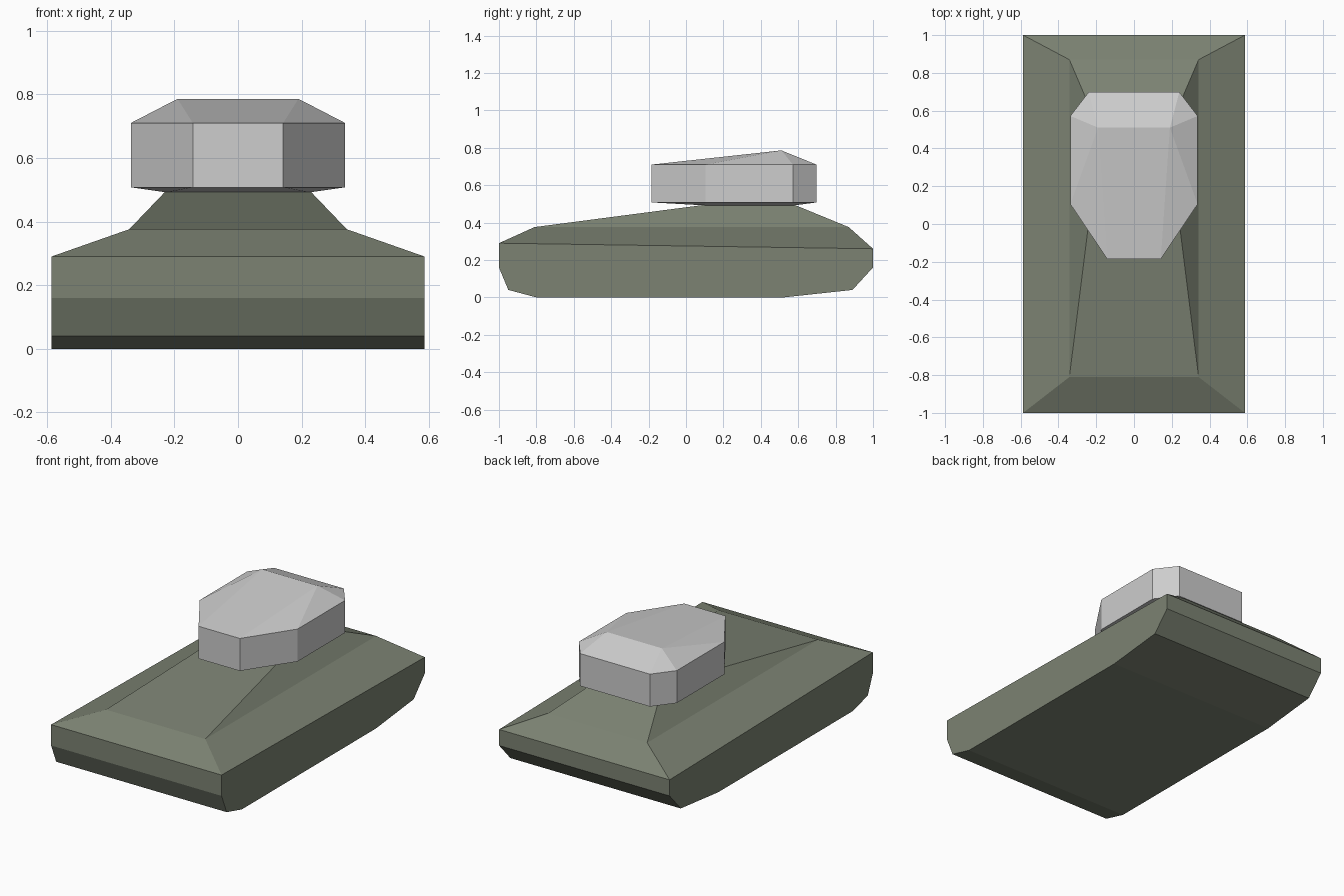
import bpy
import bmesh

cube = bpy.data.objects.get("Cube")
if cube:
    bpy.data.objects.remove(cube, do_unlink=True)


def material(name, rgb):
    mat = bpy.data.materials.new(name)
    mat.use_nodes = True
    mat.diffuse_color = (*rgb, 1)
    mat.node_tree.nodes["Principled BSDF"].inputs["Base Color"].default_value = (*rgb, 1)
    return mat


def finish(bm, name, mat):
    bmesh.ops.recalc_face_normals(bm, faces=bm.faces)
    mesh = bpy.data.meshes.new(name)
    bm.to_mesh(mesh)
    bm.free()
    mesh.materials.append(mat)
    obj = bpy.data.objects.new(name, mesh)
    bpy.context.collection.objects.link(obj)


def mirrored(points):
    """Points on the left side, followed by their copies on the right."""
    return [(s * x, y, z) for s in (1, -1) for x, y, z in points]


green = material("olive green", (0.20, 0.225, 0.17))
grey = material("light grey", (0.61, 0.61, 0.61))

# Hull: side profile stretched across the width, open on top
HALF = 0.587
profile = [(-1, 0.29), (-1, 0.16), (-0.95, 0.04), (-0.8, 0),
           (0.52, 0), (0.89, 0.04), (1, 0.16), (1, 0.26)]
bm = bmesh.new()
left, right = ([bm.verts.new((s * HALF, y, z)) for y, z in profile] for s in (1, -1))
bm.faces.new(left)
bm.faces.new(right)
for i in range(len(profile) - 1):
    bm.faces.new((left[i], left[i + 1], right[i + 1], right[i]))

# Deck: two sloping steps rising from the rim to the turret base
ring = [left[0], left[-1], right[-1], right[0]]
for fx, fy, bx, by, z in ((0.342, -0.81, 0.342, 0.87, 0.376),
                          (0.228, 0.1, 0.218, 0.58, 0.495)):
    step = [bm.verts.new(p) for p in
            ((fx, fy, z), (bx, by, z), (-bx, by, z), (-fx, fy, z))]
    for i in range(4):
        j = (i + 1) % 4
        bm.faces.new((ring[i], ring[j], step[j], step[i]))
    ring = step
bm.faces.new(ring)
finish(bm, "hull", green)

# Turret: faceted block with a tapered underside and a sloping roof
outline = [(0.142, -0.185), (0.337, 0.105), (0.337, 0.572), (0.24, 0.698)]
points = [(x, y, z) for z in (0.508, 0.71) for x, y in outline]
points += [(0.19, 0.51, 0.786), (0.225, 0.1, 0.492), (0.215, 0.58, 0.492)]
bm = bmesh.new()
for p in mirrored(points):
    bm.verts.new(p)
bmesh.ops.convex_hull(bm, input=bm.verts)
bmesh.ops.dissolve_limit(bm, angle_limit=0.01, verts=bm.verts, edges=bm.edges)
finish(bm, "turret", grey)
